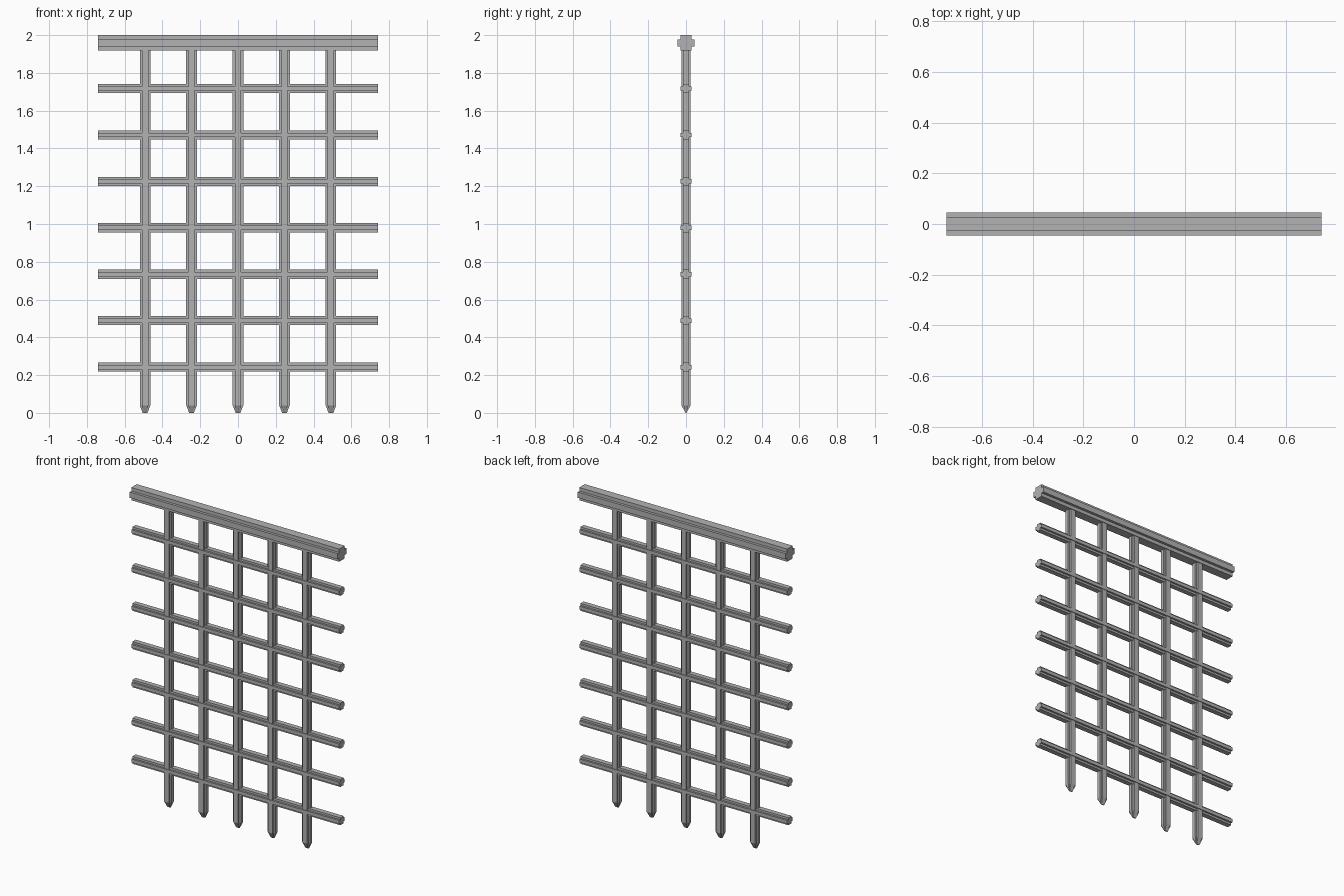
import bpy
from mathutils import Vector

if "Cube" in bpy.data.objects:
    bpy.data.objects.remove(bpy.data.objects["Cube"], do_unlink=True)

iron = bpy.data.materials.new("grey_iron")
iron.use_nodes = True
GREY = (0.45, 0.45, 0.45, 1)
iron.diffuse_color = GREY
iron.node_tree.nodes["Principled BSDF"].inputs["Base Color"].default_value = GREY


def cross_section(a, b, inner_a, inner_b):
    """Plus-shaped outline with half sizes a, b and half arm widths inner_a, inner_b."""
    quarter = [(a, inner_b), (inner_a, inner_b), (inner_a, b)]
    points = []
    for sx, sy in ((1, 1), (-1, 1), (-1, -1), (1, -1)):
        part = quarter if sx * sy > 0 else quarter[::-1]
        points += [(sx * u, sy * v) for u, v in part]
    return points


def make_bar(name, rings, place):
    """Loft matching outlines given as (distance, outline), capped at both ends."""
    verts = [place(u, v, d) for d, outline in rings for u, v in outline]
    n = len(rings[0][1])
    faces = [tuple(reversed(range(n))), tuple(range(len(verts) - n, len(verts)))]
    for r in range(len(rings) - 1):
        for i in range(n):
            j = (i + 1) % n
            faces.append((r * n + i, r * n + j, (r + 1) * n + j, (r + 1) * n + i))
    mesh = bpy.data.meshes.new(name)
    mesh.from_pydata(verts, [], faces)
    mesh.materials.append(iron)
    obj = bpy.data.objects.new(name, mesh)
    bpy.context.collection.objects.link(obj)
    return obj


def along_x(z):
    return lambda u, v, d: Vector((d, u, z + v))


def along_z(x):
    return lambda u, v, d: Vector((x + u, v, d))


HALF_WIDTH = 0.74
SPACING = 0.246

# Heavy top beam
beam = cross_section(0.045, 0.041, 0.028, 0.0185)
make_bar("top_beam", [(-HALF_WIDTH, beam), (HALF_WIDTH, beam)], along_x(1.959))

# Horizontal rails
rail = cross_section(0.028, 0.024, 0.016, 0.011)
for i in range(7):
    make_bar(f"rail_{i + 1}", [(-HALF_WIDTH, rail), (HALF_WIDTH, rail)],
             along_x(0.242 + SPACING * i))

# Upright bars with wedge-like tips
bar = cross_section(0.028, 0.024, 0.017, 0.012)
tip = [(u * 0.45, v * 0.12) for u, v in bar]
for i in range(5):
    make_bar(f"upright_{i + 1}", [(0, tip), (0.04, bar), (1.93, bar)],
             along_z(SPACING * (i - 2)))
